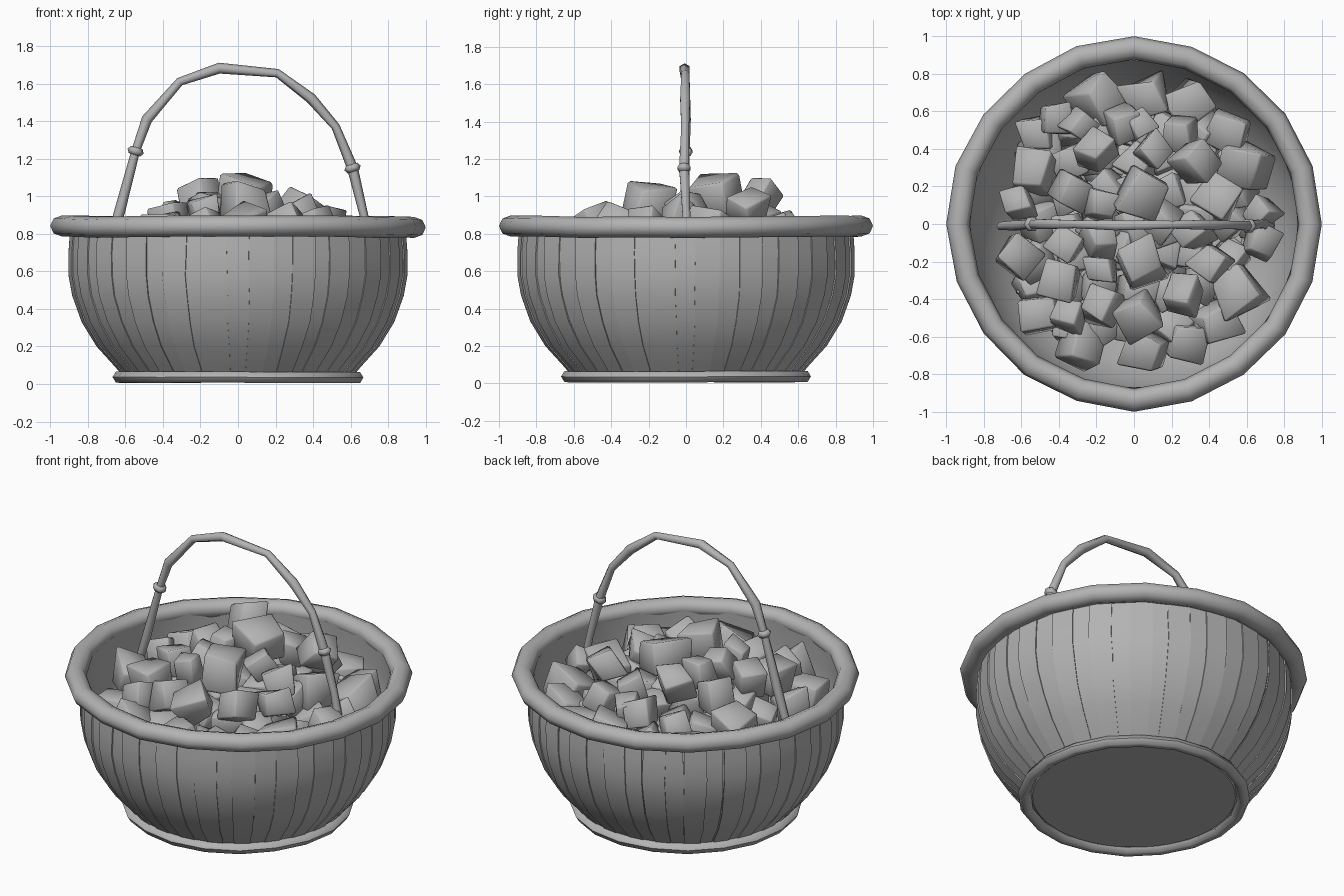
import bpy, bmesh, math, random
from mathutils import Vector, Matrix, Euler

if "Cube" in bpy.data.objects:
    bpy.data.objects.remove(bpy.data.objects["Cube"])

random.seed(7)
TAU = math.tau
grey = bpy.data.materials.new("plain grey")
grey.diffuse_color = (0.45, 0.45, 0.45, 1)
grey.use_nodes = True
grey.node_tree.nodes["Principled BSDF"].inputs["Base Color"].default_value = grey.diffuse_color


def finish(name, bm, angle=None, smooth=True):
    """Turn a bmesh into a named, shaded object."""
    bmesh.ops.recalc_face_normals(bm, faces=bm.faces[:])
    me = bpy.data.meshes.new(name)
    bm.to_mesh(me)
    bm.free()
    me.materials.append(grey)
    for p in me.polygons:
        p.use_smooth = smooth
    ob = bpy.data.objects.new(name, me)
    bpy.context.collection.objects.link(ob)
    if angle:
        bpy.ops.object.select_all(action='DESELECT')
        ob.select_set(True)
        bpy.context.view_layer.objects.active = ob
        bpy.ops.object.shade_smooth_by_angle(angle=math.radians(angle))
    return ob


def loft(bm, rings, closed_path):
    """Skin a list of closed vertex rings."""
    vs = [[bm.verts.new(p) for p in r] for r in rings]
    n, m = len(vs), len(vs[0])
    for i in range(n if closed_path else n - 1):
        a, b = vs[i], vs[(i + 1) % n]
        for j in range(m):
            bm.faces.new((a[j], a[(j + 1) % m], b[(j + 1) % m], b[j]))
    if not closed_path:
        bm.faces.new(vs[0])
        bm.faces.new(vs[-1])


def hoop(name, radius, z, rx, rz, segs, sides, wobble):
    """Slightly irregular ring around the basket."""
    bm = bmesh.new()
    rings = []
    for i in range(segs):
        a = TAU * i / segs
        k = 0 if i % (segs // 4) == 0 else random.uniform(0, wobble)
        dz = random.uniform(-wobble, wobble) * 0.4
        rings.append([((radius - k + rx * math.cos(t)) * math.cos(a),
                       (radius - k + rx * math.cos(t)) * math.sin(a),
                       z + dz + rz * math.sin(t))
                      for t in (TAU * s / sides for s in range(sides))])
    loft(bm, rings, True)
    return finish(name, bm, 60)


# Basket wall profile (radius, height)
WALL = [(0.60, 0.03), (0.65, 0.09), (0.75, 0.20), (0.83, 0.33),
        (0.88, 0.47), (0.90, 0.58), (0.90, 0.70), (0.89, 0.84)]

# Inner bowl with floor
bm = bmesh.new()
prev = None
for r, z in WALL:
    ring = [bm.verts.new(((r - 0.02) * math.cos(TAU * i / 48),
                          (r - 0.02) * math.sin(TAU * i / 48), z)) for i in range(48)]
    if prev:
        for i in range(48):
            bm.faces.new((prev[i], prev[(i + 1) % 48], ring[(i + 1) % 48], ring[i]))
    else:
        bm.faces.new(ring)
    prev = ring
finish("inner_bowl", bm, 50)

# Overlapping upright staves
N = 48
bm = bmesh.new()
for k in range(N):
    a = TAU * (k + random.uniform(-0.12, 0.12)) / N
    half = TAU / N * 0.56
    off = 0.004 if k % 2 else -0.002
    rows = []
    for r, z in WALL:
        tw = random.uniform(-0.004, 0.004)
        rows.append([bm.verts.new(((r + o) * math.cos(a + s + tw),
                                   (r + o) * math.sin(a + s + tw), z))
                     for s, o in ((-half, off - 0.008), (-half, off), (half, off), (half, off - 0.008))])
    for lo, hi in zip(rows, rows[1:]):
        for j in range(3):
            bm.faces.new((lo[j], lo[j + 1], hi[j + 1], hi[j]))
finish("staves", bm, 40)

# Top rim and foot ring
hoop("rim", 0.938, 0.838, 0.062, 0.056, 20, 8, 0.012)
hoop("foot_ring", 0.632, 0.036, 0.036, 0.034, 20, 6, 0.006)

# Bent handle
PATH = [(-0.71, 0.66), (-0.63, 0.92), (-0.545, 1.24), (-0.485, 1.41), (-0.31, 1.61),
        (-0.10, 1.682), (0.21, 1.655), (0.39, 1.52), (0.52, 1.37), (0.61, 1.15),
        (0.67, 0.90), (0.72, 0.68)]


def tube(name, pts, radii, depth, sides=6):
    """Tube in the xz plane; depth scales its thickness along y."""
    bm = bmesh.new()
    rings = []
    for i, p in enumerate(pts):
        d = (pts[min(i + 1, len(pts) - 1)] - pts[max(i - 1, 0)]).normalized()
        nrm = Vector((-d.z, 0, d.x))
        rings.append([p + nrm * radii[i] * math.cos(t) + Vector((0, 1, 0)) * radii[i] * depth * math.sin(t)
                      for t in (TAU * s / sides for s in range(sides))])
    loft(bm, rings, False)
    return finish(name, bm, 65)


pts = [Vector((x, random.uniform(-0.012, 0.004), z)) for x, z in PATH]
tube("handle", pts, [0.023 + 0.006 * (i % 2) for i in range(len(pts))], 1.05)

# Knotted bands on the handle
for i, tag in ((2, "left"), (9, "right")):
    d = (pts[i + 1] - pts[i - 1]).normalized()
    tube(f"handle_band_{tag}", [pts[i] + d * s for s in (-0.02, 0.0, 0.02)],
         [0.032, 0.045, 0.032], 0.9)

# Lumps: x, y, size for the visible top layer
LUMPS = [
    -.19, .70, .23, .06, .69, .22, .31, .69, .24, -.57, .54, .20, -.42, .56, .18,
    -.28, .53, .16, -.06, .54, .17, .03, .53, .14, .24, .48, .17, .50, .50, .21,
    -.20, .39, .20, -.53, .28, .21, -.33, .17, .20, -.61, .11, .17, .05, .15, .24,
    .33, .33, .20, .60, .30, .24, .45, .14, .22, .68, .05, .15, -.17, .10, .17,
    -.18, -.08, .18, -.36, -.10, .18, -.62, -.18, .21, -.40, -.29, .21, .02, -.20, .24,
    .32, -.04, .20, .42, -.21, .18, .68, -.10, .17, .56, -.36, .24, .26, -.38, .20,
    .43, -.53, .21, -.18, -.43, .20, -.35, -.48, .17, -.54, -.50, .22, .03, -.48, .20,
    -.29, -.67, .24, .06, -.67, .22, .31, -.67, .23, -.18, -.24, .16, .11, .39, .17,
    .15, .02, .17]


def lump(bm, x, y, z, size):
    """Irregular block with softened edges, kept inside the bowl."""
    b = bmesh.new()
    bmesh.ops.create_cube(b, size=size * 0.92)
    for v in b.verts:
        v.co *= random.uniform(0.82, 1.05)
        v.co += Vector([random.uniform(-.11, .11) * size for _ in range(3)])
    bmesh.ops.bevel(b, geom=b.edges[:], offset=size * 0.05, segments=1, affect='EDGES')
    rot = Euler((random.uniform(-.5, .5), random.uniform(-.5, .5), random.uniform(0, TAU)))
    b.transform(Matrix.Translation((x, y, z)) @ rot.to_matrix().to_4x4())
    reach = max(v.co.xy.length for v in b.verts)
    if reach > 0.83:
        push = Vector((x, y, 0)).normalized() * (0.83 - reach)
        bmesh.ops.translate(b, verts=b.verts[:], vec=push)
    tmp = bpy.data.meshes.new("tmp")
    b.to_mesh(tmp)
    b.free()
    bm.from_mesh(tmp)
    bpy.data.meshes.remove(tmp)


def mound(x, y):
    """Height of the top of the heap."""
    return 1.04 - 0.46 * (x * x + y * y)


# Higher lumps crowning the heap: position -> height of the top
PEAKS = {(.05, .15): 1.14, (.02, -.20): 1.09, (-.20, .39): 1.10, (.33, .33): 1.05}
bm = bmesh.new()
for x, y, s in zip(LUMPS[0::3], LUMPS[1::3], LUMPS[2::3]):
    top = PEAKS.get((x, y), mound(x, y) + random.uniform(-.02, .02))
    lump(bm, x, y, top - 0.55 * s, s)
finish("top_lumps", bm)

# Lower layers filling the gaps
bm = bmesh.new()
for drop, limit in ((0.25, 0.66), (0.38, 0.62)):
    for i in range(-4, 5):
        for j in range(-4, 5):
            x = i * 0.17 + random.uniform(-.03, .03)
            y = j * 0.17 + random.uniform(-.03, .03)
            if math.hypot(x, y) < limit:
                lump(bm, x, y, mound(x, y) - drop, 0.19)
finish("lower_lumps", bm)
